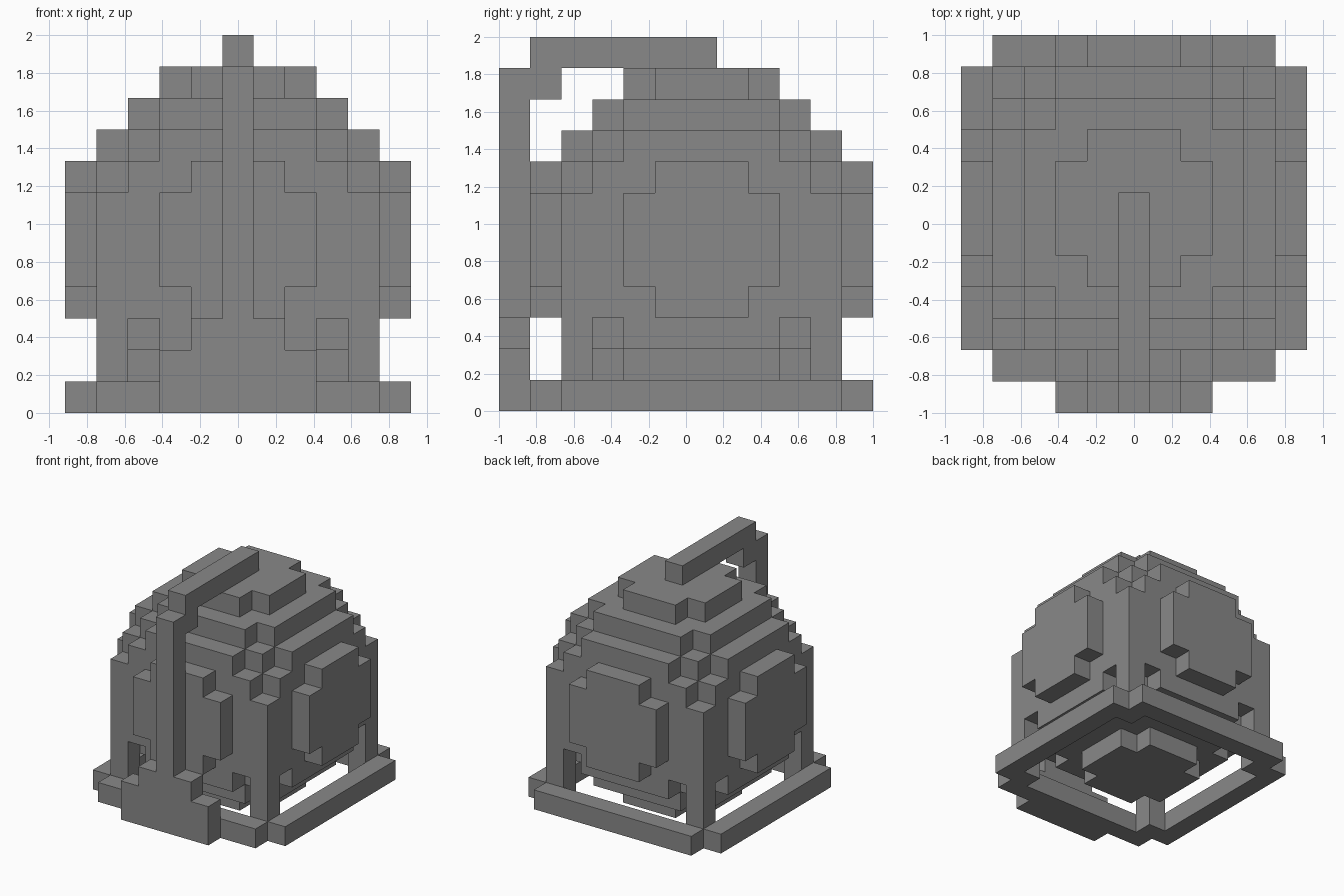
import bpy
import bmesh
from itertools import product
from mathutils import Vector

U = 1 / 6        # edge of one cube
MID = 5          # layer of the ball's centre

if "Cube" in bpy.data.objects:
    bpy.data.objects.remove(bpy.data.objects["Cube"], do_unlink=True)

grey = bpy.data.materials.new("stone grey")
grey.use_nodes = True
colour = (0.25, 0.25, 0.25, 1)
grey.diffuse_color = colour
grey.node_tree.nodes["Principled BSDF"].inputs["Base Color"].default_value = colour


def box(x, y, z):
    """Cells of a block, each argument an inclusive (low, high) pair."""
    return set(product(*(range(a, b + 1) for a, b in (x, y, z))))


def build(name, cells):
    """Make one object from the outer faces of a set of cubic cells."""
    bm = bmesh.new()
    for cell in cells:
        # cell centre: columns are centred on x, offset half a cell in y and z
        centre = Vector(cell) + Vector((0, 0.5, 0.5))
        for axis, sign in product(range(3), (-1, 1)):
            n = Vector((0, 0, 0))
            n[axis] = sign
            if tuple(int(c + d) for c, d in zip(cell, n)) in cells:
                continue
            a = Vector((0, 0, 0))
            a[(axis + 1) % 3] = 1
            b = n.cross(a)
            corners = (a + b, b - a, -a - b, a - b)
            bm.faces.new([bm.verts.new((centre + (n + c) / 2) * U) for c in corners])
    bmesh.ops.remove_doubles(bm, verts=bm.verts, dist=U / 100)
    bm.normal_update()
    mesh = bpy.data.meshes.new(name)
    bm.to_mesh(mesh)
    bm.free()
    mesh.materials.append(grey)
    bpy.context.collection.objects.link(bpy.data.objects.new(name, mesh))


# Stepped ball
ball = {(x, y, z + MID) for x, y, z in product(range(-5, 6), repeat=3)
        if x * x + y * y + z * z <= 30}
build("round_body", ball)

# Corner posts
for side, sx in (("right", -4), ("left", 4)):
    for end, sy in (("front", -4), ("back", 4)):
        build(f"{end}_{side}_post", box((sx, sx), (sy, sy), (1, 6)))

# Base frame with notched corners
frame = set()
for s in (-5, 5):
    frame |= box((s, s), (-4, 4), (0, 0)) | box((-4, 4), (s, s), (0, 0))
frame |= {(x, y, 0) for x in (-4, 4) for y in (-4, 4)}
build("base_frame", frame)

# Stepped foot in front
build("front_foot", box((-2, 2), (-6, -6), (0, 1)) | box((-1, 1), (-6, -6), (2, 2)))

# Arm rising from the foot and reaching over the top
build("overhead_arm", box((0, 0), (-6, -6), (3, 10))
      | box((0, 0), (-5, -5), (10, 10))
      | box((0, 0), (-5, 0), (11, 11)))
